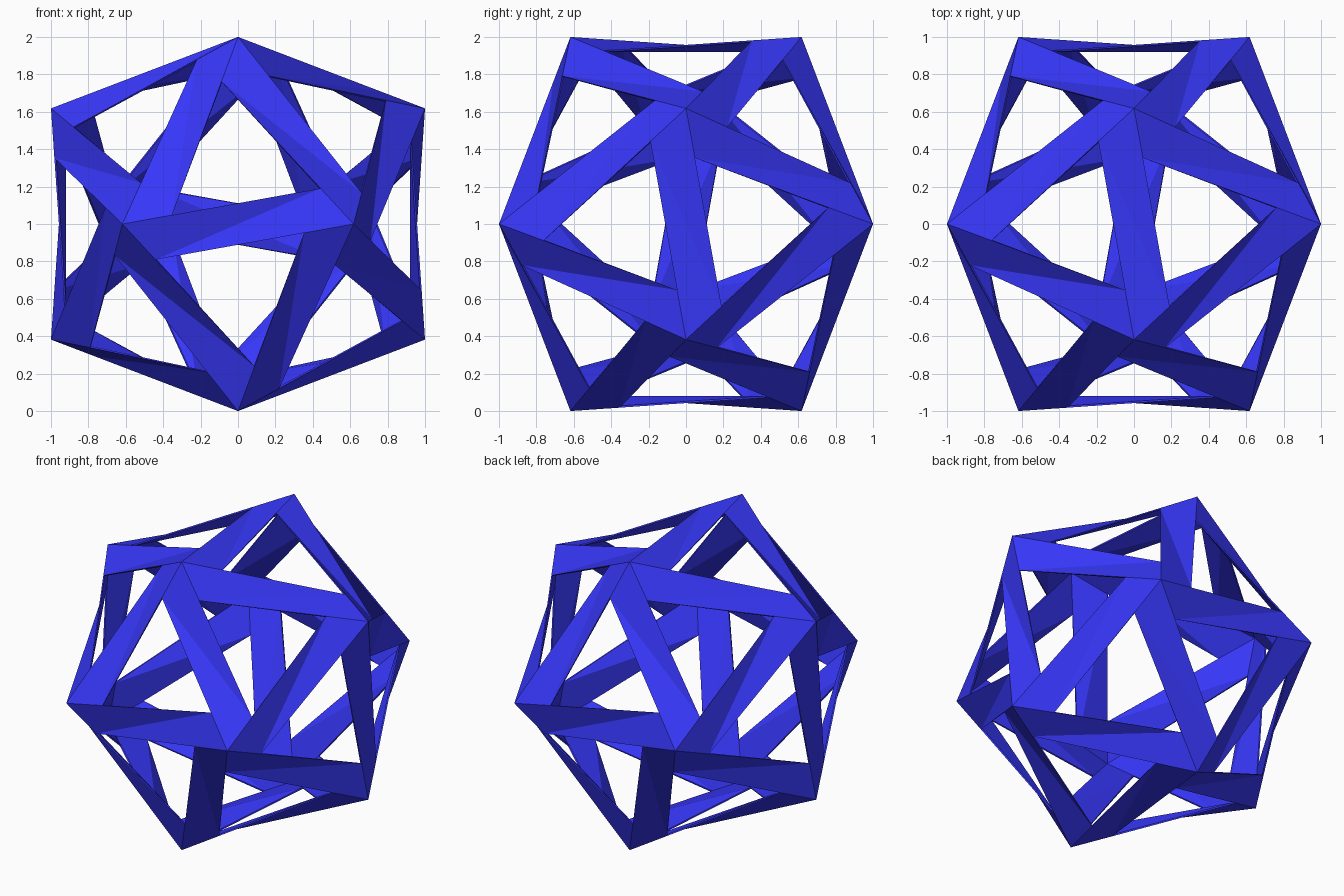
import bpy, bmesh
from mathutils import Vector

if "Cube" in bpy.data.objects:
    bpy.data.objects.remove(bpy.data.objects["Cube"])

# Icosahedron cage the struts follow
a = (5 ** 0.5 - 1) / 2
cage = bmesh.new()
for s in (-1, 1):
    for t in (-1, 1):
        for co in ((s * a, t, 0), (t, 0, s * a), (0, s * a, t)):
            cage.verts.new(co)
bmesh.ops.convex_hull(cage, input=cage.verts[:])
for f in cage.faces:
    f.normal_update()
    if f.normal.dot(f.calc_center_median()) < 0:
        f.normal_flip()

bm = bmesh.new()
corners, tips = {}, {}


def corner(v):
    # Outer cage corner
    if v not in corners:
        corners[v] = bm.verts.new(v.co + Vector((0, 0, 1)))
    return corners[v]


def tip(loop):
    # Corner of the swirled triangular hole, close to the loop's end vertex
    if loop not in tips:
        p, q, r = (l.vert.co for l in (loop, loop.link_loop_next, loop.link_loop_prev))
        tips[loop] = bm.verts.new((p + 16 * q + 4 * r) / 21 + Vector((0, 0, 1)))
    return tips[loop]


# Each strut is two facets meeting in a shallow diagonal valley
for f in cage.faces:
    for l in f.loops:
        other = l.link_loop_radial_next
        bm.faces.new((corner(l.vert), tip(other), tip(l), tip(l.link_loop_prev)))

mesh = bpy.data.meshes.new("twisted_strut_frame")
bm.to_mesh(mesh)
bm.free()
cage.free()
frame = bpy.data.objects.new("twisted_strut_frame", mesh)
bpy.context.collection.objects.link(frame)

# Thin sheet thickness, inward
solid = frame.modifiers.new("thickness", 'SOLIDIFY')
solid.thickness = 0.01
solid.offset = -1

# Deep blue finish
blue = bpy.data.materials.new("blue")
blue.diffuse_color = (0.038, 0.038, 0.95, 1)
blue.use_nodes = True
blue.node_tree.nodes["Principled BSDF"].inputs["Base Color"].default_value = blue.diffuse_color
mesh.materials.append(blue)
